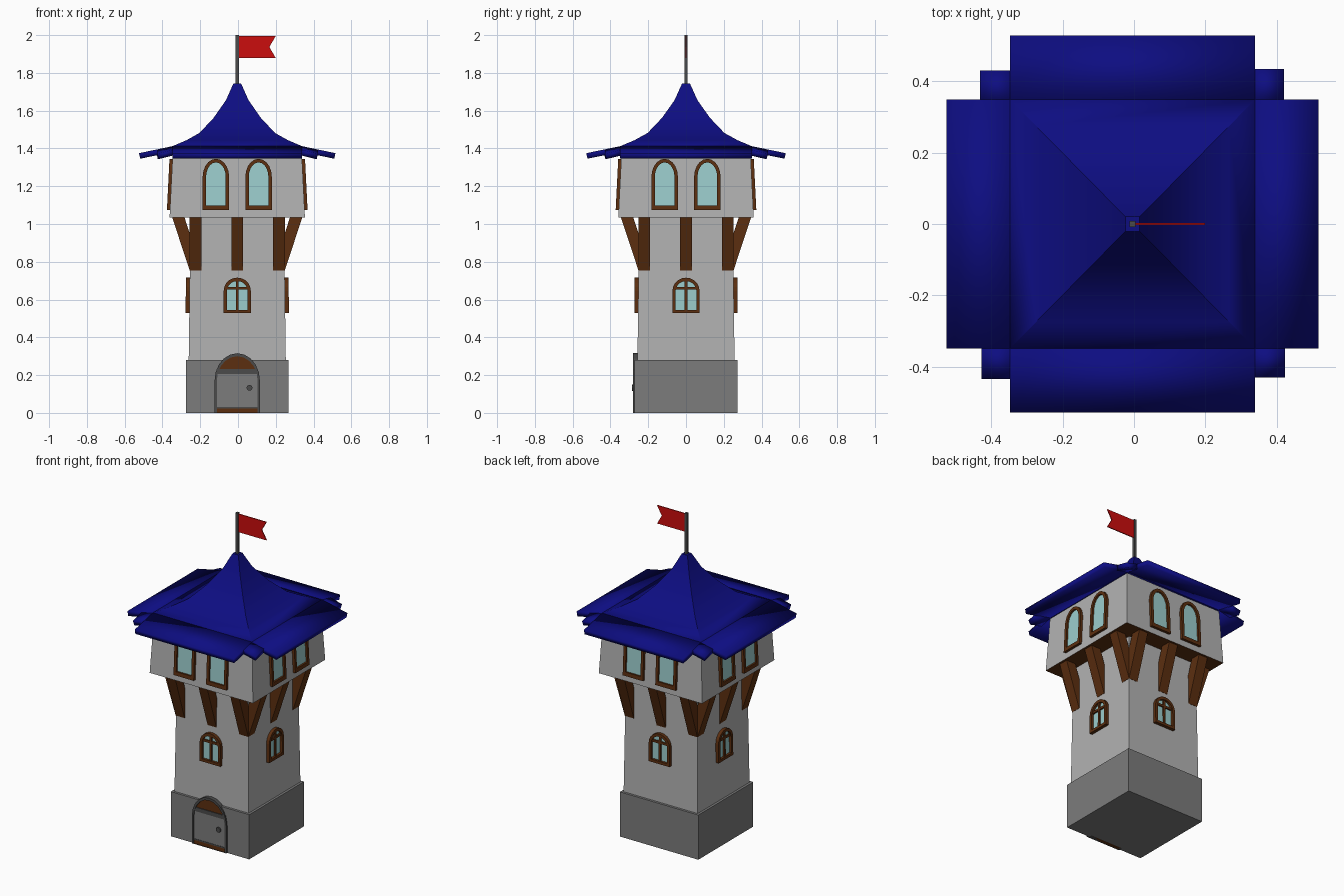
import bpy, bmesh, math
from mathutils import Vector

cube = bpy.data.objects.get("Cube")
if cube:
    bpy.data.objects.remove(cube, do_unlink=True)

CX = -0.004  # tower axis


def material(name, r, g, b):
    m = bpy.data.materials.new(name)
    m.use_nodes = True
    m.diffuse_color = (r, g, b, 1)
    m.node_tree.nodes["Principled BSDF"].inputs["Base Color"].default_value = (r, g, b, 1)
    return m


PLASTER = material("plaster", .45, .45, .45)
STONE = material("stone", .2, .2, .2)
IRON = material("dark_iron", .07, .07, .07)
WOOD = material("brown_wood", .107, .028, .005)
GLASS = material("pale_glass", .33, .61, .61)
BLUE = material("roof_blue", .004, .004, .22)
RED = material("flag_red", .6, .004, .004)


def finish(name, bm, *mats):
    bmesh.ops.recalc_face_normals(bm, faces=bm.faces)
    me = bpy.data.meshes.new(name)
    bm.to_mesh(me)
    bm.free()
    for m in mats:
        me.materials.append(m)
    ob = bpy.data.objects.new(name, me)
    ob.location.x = CX
    bpy.context.collection.objects.link(ob)
    return ob


def block(name, z0, r0, z1, r1, *mats):
    """Tapered square block; a second material goes on the underside."""
    bm = bmesh.new()
    rings = [[bm.verts.new((sx * r, sy * r, z)) for sx, sy in ((-1, -1), (1, -1), (1, 1), (-1, 1))]
             for z, r in ((z0, r0), (z1, r1))]
    low, high = rings
    bottom = bm.faces.new(low)
    bm.faces.new(high)
    for i in range(4):
        j = (i + 1) % 4
        bm.faces.new((low[i], low[j], high[j], high[i]))
    bottom.material_index = len(mats) - 1
    return finish(name, bm, *mats)


def plate(name, outline, wall, d0, d1, mat, hole=None):
    """Extrude an (x, z) outline out of the front wall, optionally as a ring."""
    bm = bmesh.new()

    def layer(pts, d):
        return [bm.verts.new((x, -(wall(z) + d), z)) for x, z in pts]
    a, b = layer(outline, d0), layer(outline, d1)
    n = len(a)
    if hole:
        c, e = layer(hole, d0), layer(hole, d1)
        strips = ((a, b), (b, e), (e, c), (c, a))
    else:
        bm.faces.new(a)
        bm.faces.new(b)
        strips = ((a, b),)
    for p, q in strips:
        for i in range(n):
            j = (i + 1) % n
            bm.faces.new((p[i], p[j], q[j], q[i]))
    return finish(name, bm, mat)


def arch(cx, w, z0, spring, top, n=10):
    pts = [(cx - w, z0), (cx + w, z0)]
    for i in range(n + 1):
        t = math.pi * i / n
        pts.append((cx + w * math.cos(t), spring + (top - spring) * math.sin(t)))
    return pts


def rect(x0, x1, z0, z1):
    return [(x0, z0), (x1, z0), (x1, z1), (x0, z1)]


def around(ob):
    """Repeat a front part on the other three sides."""
    for k in (1, 2, 3):
        c = bpy.data.objects.new(f"{ob.name}_side_{k}", ob.data)
        c.location = ob.location
        c.rotation_euler.z = k * math.pi / 2
        bpy.context.collection.objects.link(c)


def shaft_wall(z):
    return .257 - (z - .28) * .013


def upper_wall(z):
    return .358 - (z - 1.04) * .05


def base_wall(z):
    return .272


# Walls
block("stone_base", 0, .272, .28, .272, STONE)
block("tower_shaft", .27, shaft_wall(.27), 1.05, shaft_wall(1.05), PLASTER)
block("upper_storey", 1.035, upper_wall(1.035), 1.375, upper_wall(1.375), PLASTER, WOOD)

# Upper windows
for side, x in (("right", -.113), ("left", .113)):
    inner = arch(x, .052, 1.098, 1.25, 1.326)
    around(plate(f"upper_window_frame_{side}", arch(x, .07, 1.074, 1.25, 1.345),
                 upper_wall, -.01, .016, WOOD, inner))
    around(plate(f"upper_window_glass_{side}", inner, upper_wall, -.01, .005, GLASS))

# Shaft windows
inner = arch(0, .055, .545, .645, .698)
around(plate("shaft_window_frame", arch(0, .072, .528, .645, .716),
             shaft_wall, -.01, .02, WOOD, inner))
around(plate("shaft_window_glass", inner, shaft_wall, -.01, .005, GLASS))
around(plate("shaft_window_mullion", rect(-.007, .007, .54, .7), shaft_wall, 0, .014, WOOD))
around(plate("shaft_window_crossbar", rect(-.057, .057, .652, .666), shaft_wall, 0, .014, WOOD))

# Slanted braces below the overhang
for label, x in (("right", -.221), ("middle", 0), ("left", .221)):
    bm = bmesh.new()
    profile = ((.345, 1.037), (.28, 1.037), (.235, .9), (.235, .755), (.252, .755))
    ends = [[bm.verts.new((x + s * .031, -y, z)) for y, z in profile] for s in (-1, 1)]
    for end in ends:
        bm.faces.new(end)
    for i in range(len(profile)):
        j = (i + 1) % len(profile)
        bm.faces.new((ends[0][i], ends[0][j], ends[1][j], ends[1][i]))
    around(finish(f"brace_{label}", bm, WOOD))

# Door
inner = arch(0, .108, 0, .17, .3)
plate("door_frame", arch(0, .12, 0, .17, .316), base_wall, -.02, .009, IRON, inner)
plate("door_arch_panel", inner, base_wall, -.02, .002, WOOD)
plate("door_leaf", rect(-.108, .108, .028, .212), base_wall, 0, .004, STONE)
plate("door_lintel", rect(-.11, .11, .207, .232), base_wall, 0, .007, IRON)
plate("door_sill_line", rect(-.108, .108, .024, .032), base_wall, 0, .006, IRON)
knob = [(.065 + .016 * math.cos(i * math.pi / 4), .133 + .016 * math.sin(i * math.pi / 4)) for i in range(8)]
plate("door_knob", knob, base_wall, 0, .013, IRON)

# Curved hip roof with eave flaps and corner pieces
bm = bmesh.new()
A = .343
rings = []
for r, z in ((.02, 1.745), (.06, 1.655), (.125, 1.562), (.2, 1.482), (.27, 1.443), (A, 1.412)):
    rings.append([bm.verts.new((sx * r, sy * r, z)) for sx, sy in ((-1, -1), (1, -1), (1, 1), (-1, 1))])
bm.faces.new(rings[0])
for p, q in zip(rings, rings[1:]):
    for i in range(4):
        j = (i + 1) % 4
        bm.faces.new((q[i], q[j], p[j], p[i]))
flap = ((-A, A, 1.412), (A, A, 1.412), (A, .52, 1.375), (-A, .52, 1.375))
corner = ((A, A, 1.41), (.423, A, 1.392), (.423, .427, 1.372), (A, .427, 1.392))
for k in range(4):
    for piece in (flap, corner):
        c, s = round(math.cos(k * math.pi / 2)), round(math.sin(k * math.pi / 2))
        bm.faces.new([bm.verts.new((c * x - s * y, s * x + c * y, z)) for x, y, z in piece])
bm.normal_update()
bmesh.ops.reverse_faces(bm, faces=[f for f in bm.faces if f.normal.z < 0])
me = bpy.data.meshes.new("roof")
bm.to_mesh(me)
bm.free()
me.materials.append(BLUE)
roof = bpy.data.objects.new("roof", me)
roof.location.x = CX
roof.scale.y = 1.015
bpy.context.collection.objects.link(roof)
bpy.context.view_layer.objects.active = roof
roof.select_set(True)
bpy.ops.object.shade_smooth_by_angle(angle=math.radians(20))
solid = roof.modifiers.new("thickness", "SOLIDIFY")
solid.thickness = .03
solid.offset = -1

# Flagpole and swallowtail flag
block("flagpole", 1.73, .008, 2, .008, IRON)
plate("flag", [(.005, 1.88), (.203, 1.88), (.17, 1.937), (.203, 1.994), (.005, 1.994)],
      lambda z: 0, -.003, .003, RED)
